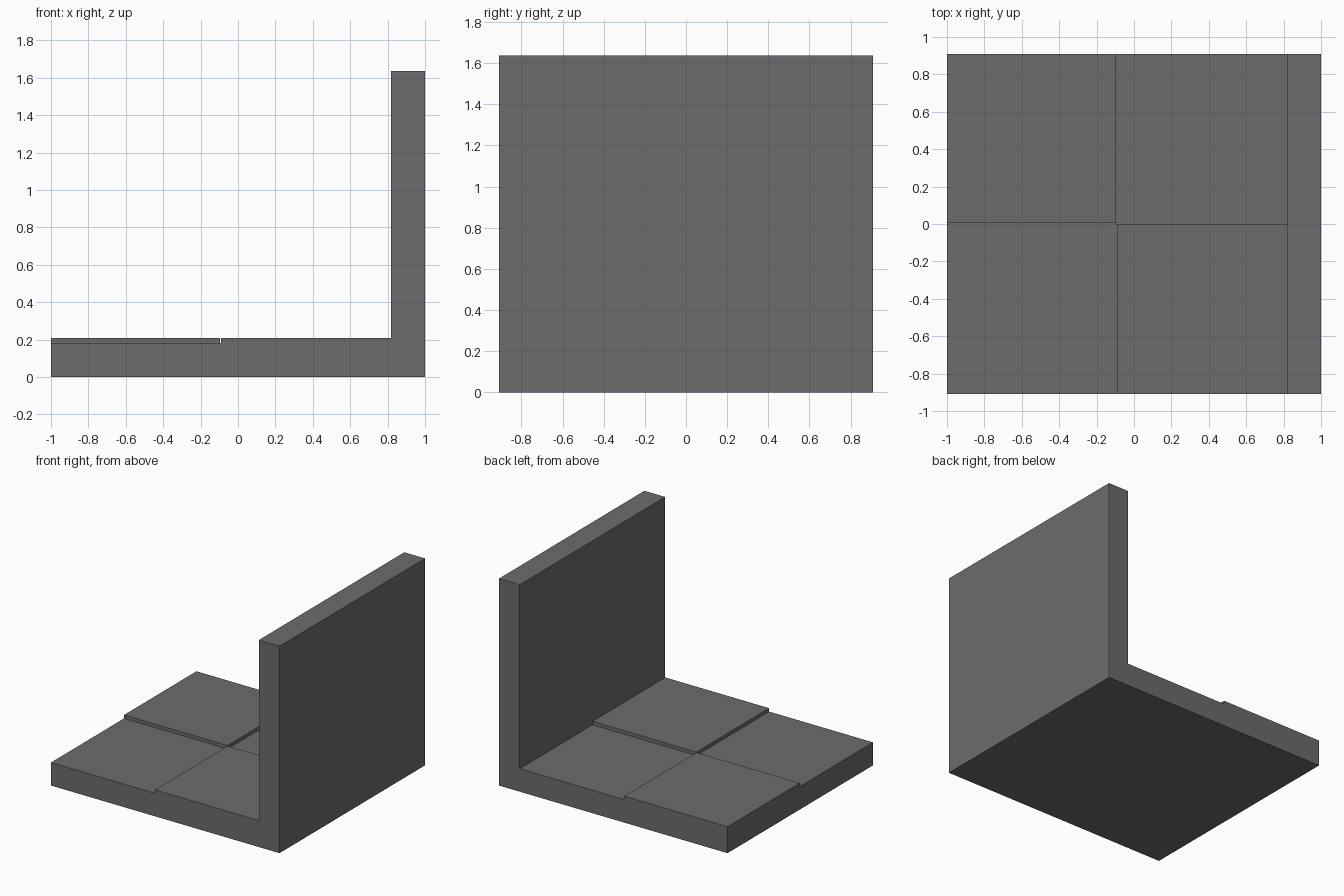
import bpy
import bmesh

cube = bpy.data.objects.get("Cube")
if cube:
    bpy.data.objects.remove(cube, do_unlink=True)

U = 2 / 11          # slab thickness, the module of the whole model
HALF = 5 * U        # half the depth
STEP = 0.15 * U     # height of the raised tiles
SEAM = -0.5 * U     # x of the line between the tile columns
GAP = 0.005         # clearance between the diagonal tiles

grey = bpy.data.materials.new("dark_grey")
grey.use_nodes = True
color = (0.15, 0.15, 0.15, 1)
grey.diffuse_color = color
grey.node_tree.nodes["Principled BSDF"].inputs["Base Color"].default_value = color


def extrude_profile(name, points, y0, y1):
    """Extrude an x-z outline along y into a solid."""
    bm = bmesh.new()
    face = bm.faces.new([bm.verts.new((x, y0, z)) for x, z in points])
    result = bmesh.ops.extrude_face_region(bm, geom=[face])
    verts = [v for v in result["geom"] if isinstance(v, bmesh.types.BMVert)]
    bmesh.ops.translate(bm, verts=verts, vec=(0, y1 - y0, 0))
    bmesh.ops.recalc_face_normals(bm, faces=bm.faces)
    mesh = bpy.data.meshes.new(name)
    bm.to_mesh(mesh)
    bm.free()
    mesh.materials.append(grey)
    obj = bpy.data.objects.new(name, mesh)
    bpy.context.collection.objects.link(obj)
    return obj


def tile(name, x0, x1, y0, y1):
    """Raised floor tile on top of the slab."""
    outline = [(x0, U), (x1, U), (x1, U + STEP), (x0, U + STEP)]
    return extrude_profile(name, outline, y0, y1)


# Floor slab and side wall in one L-shaped piece
wall = 1 - U
extrude_profile("floor_and_wall",
                [(-1, 0), (1, 0), (1, 9 * U), (wall, 9 * U), (wall, U), (-1, U)],
                -HALF, HALF)

# Raised tiles on opposite corners of the floor
tile("front_left_tile", SEAM, wall, -HALF, 0)
tile("back_right_tile", -1, SEAM - GAP, GAP, HALF)
